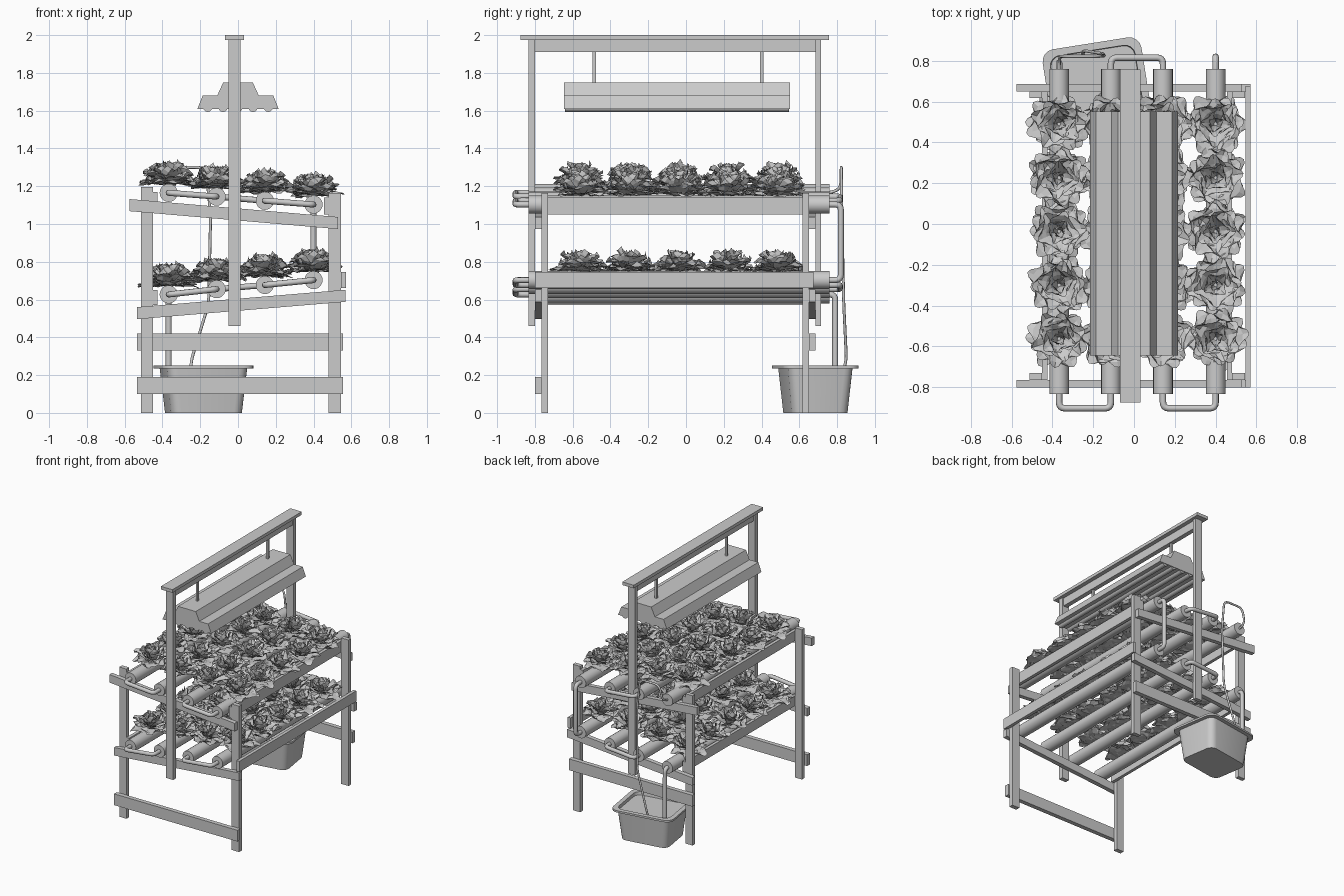
import bpy, bmesh, math, random
from mathutils import Vector, Matrix

random.seed(4)
cube = bpy.data.objects.get("Cube")
if cube:
    bpy.data.objects.remove(cube, do_unlink=True)

grey = bpy.data.materials.new("plain_grey")
grey.use_nodes = True
grey.diffuse_color = (0.6, 0.6, 0.6, 1)
grey.node_tree.nodes["Principled BSDF"].inputs["Base Color"].default_value = (0.6, 0.6, 0.6, 1)


def add(name, data):
    if not data.materials:
        data.materials.append(grey)
    ob = bpy.data.objects.new(name, data)
    bpy.context.collection.objects.link(ob)
    return ob


def to_mesh(name, bm, smooth=False):
    me = bpy.data.meshes.new(name)
    bm.to_mesh(me)
    bm.free()
    if smooth:
        me.shade_smooth()
        me.set_sharp_from_angle(angle=math.radians(35))
    return me


def box(name, x, y, z):
    """Box from three (low, high) ranges."""
    bm = bmesh.new()
    bmesh.ops.create_cube(bm, size=1)
    for v in bm.verts:
        v.co = [r[0] + (c + 0.5) * (r[1] - r[0]) for c, r in zip(v.co, (x, y, z))]
    return add(name, to_mesh(name, bm))


def slab(name, profile, y0, y1):
    """Profile in x and z, extruded along y."""
    bm = bmesh.new()
    face = bm.faces.new([bm.verts.new((x, y0, z)) for x, z in profile])
    out = bmesh.ops.extrude_face_region(bm, geom=[face])
    bmesh.ops.translate(bm, vec=(0, y1 - y0, 0),
                        verts=[g for g in out["geom"] if isinstance(g, bmesh.types.BMVert)])
    bmesh.ops.recalc_face_normals(bm, faces=bm.faces)
    return add(name, to_mesh(name, bm))


def rod(name, x, z, y0, y1, radius, sides=20):
    bm = bmesh.new()
    bmesh.ops.create_cone(bm, cap_ends=True, segments=sides, radius1=radius, radius2=radius,
                          depth=y1 - y0,
                          matrix=Matrix.Translation((x, (y0 + y1) / 2, z))
                          @ Matrix.Rotation(math.pi / 2, 4, "X"))
    return add(name, to_mesh(name, bm, True))


def tube(name, points, radius, bend=0.03):
    """Round tube along a path with rounded corners."""
    pts = [Vector(p) for p in points]
    path = [pts[0]]
    for a, b, c in zip(pts, pts[1:], pts[2:]):
        p, q = b + (a - b).normalized() * bend, b + (c - b).normalized() * bend
        for i in range(5):
            t = i / 4
            path.append(p * (1 - t) ** 2 + b * 2 * t * (1 - t) + q * t * t)
    path.append(pts[-1])
    cu = bpy.data.curves.new(name, "CURVE")
    cu.dimensions = "3D"
    cu.bevel_depth = radius
    cu.bevel_resolution = 2
    cu.use_fill_caps = True
    sp = cu.splines.new("POLY")
    sp.points.add(len(path) - 1)
    for s, p in zip(sp.points, path):
        s.co = (*p, 1)
    return add(name, cu)


# Legs
for side, x in (("right", (-0.513, -0.45)), ("left", (0.48, 0.545))):
    for end, y in (("front", (-0.765, -0.73)), ("back", (0.617, 0.65))):
        box(f"{end}_{side}_leg", x, y, (0, 1.195 if side == "right" else 1.165))

# Sloping rails and straight crossbars at both ends
for end, y, bar in (("front", (-0.8, -0.765), (0.1, 0.19)), ("back", (0.65, 0.685), (0.33, 0.42))):
    for level, xa, za, xb, zb in (("upper", -0.575, 1.1, 0.53, 1.005), ("lower", -0.535, 0.528, 0.57, 0.62)):
        h = 0.032
        slab(f"{end}_{level}_rail", [(xa, za - h), (xb, zb - h), (xb, zb + h), (xa, za + h)], *y)
    box(f"{end}_crossbar", (-0.535, 0.555), y, bar)

# Long side rails
box("upper_left_side_rail", (0.455, 0.48), (-0.765, 0.65), (1.05, 1.14))
box("lower_left_side_rail", (0.546, 0.572), (-0.8, 0.675), (0.66, 0.745))
box("upper_right_side_rail", (-0.45, -0.425), (-0.765, 0.65), (1.09, 1.17))
box("lower_right_side_rail", (-0.45, -0.425), (-0.765, 0.65), (0.57, 0.65))

# Lamp stand
for end, y in (("front", (-0.835, -0.8)), ("back", (0.685, 0.715))):
    box(f"{end}_post", (-0.05, 0.012), y, (0.46, 1.975))
box("top_beam", (-0.068, 0.033), (-0.875, 0.757), (1.975, 2))
box("under_beam", (-0.036, 0), (-0.8, 0.685), (1.91, 1.975))

# Lamp hood, hangers and light tubes
half = [(0.215, 1.61), (0.187, 1.68), (0.11, 1.68), (0.078, 1.75)]
slab("lamp_hood", half + [(-x, z) for x, z in reversed(half)], -0.645, 0.55)
for y in (-0.485, 0.4):
    box("lamp_hanger", (-0.027, -0.01), (y - 0.009, y + 0.009), (1.745, 1.915))
for i in range(5):
    rod("light_tube", -0.16 + 0.08 * i, 1.617, -0.64, 0.545, 0.024, 12)

# Growing pipes
pipe_x = (-0.367, -0.113, 0.142, 0.4)
levels = {"upper": (1.165, 1.145, 1.123, 1.103), "lower": (0.627, 0.655, 0.677, 0.703)}
for level, heights in levels.items():
    ends = list(zip(pipe_x, heights))
    for x, z in ends:
        rod(f"{level}_pipe", x, z, -0.833, 0.76, 0.048)
    # U-shaped connectors
    for i, start, out in ((0, -0.82, -0.903), (2, -0.82, -0.903), (1, 0.75, 0.815)):
        (xa, za), (xb, zb) = ends[i], ends[i + 1]
        tube(f"{level}_connector", [(xa, start, za), (xa, out, za), (xb, out, zb), (xb, start, zb)], 0.016)

# Down pipes and feed hose
tube("drop_tube", [(0.4, 0.75, 1.103), (0.4, 0.82, 1.103), (0.4, 0.82, 0.703), (0.4, 0.75, 0.703)], 0.016)
tube("drain_tube", [(-0.367, 0.75, 0.627), (-0.367, 0.79, 0.627), (-0.367, 0.79, 0.2)], 0.016)
tube("feed_hose", [(-0.367, 0.75, 1.165), (-0.367, 0.82, 1.18), (-0.34, 0.822, 1.3), (-0.17, 0.822, 1.3),
                   (-0.145, 0.825, 1.05), (-0.155, 0.835, 0.58), (-0.25, 0.85, 0.27), (-0.25, 0.82, 0.2)],
     0.008, 0.045)


# Tank: rounded rectangular loops bridged from the floor, over the rim, to the lid
def rounded_loop(bm, w, d, r, z):
    verts = []
    for k, (sx, sy) in enumerate(((1, 1), (-1, 1), (-1, -1), (1, -1))):
        for i in range(5):
            a = math.pi / 2 * (k + i / 4)
            verts.append(bm.verts.new((sx * (w / 2 - r) + r * math.cos(a),
                                       sy * (d / 2 - r) + r * math.sin(a), z)))
    return verts


bm = bmesh.new()
loops = [rounded_loop(bm, *s) for s in (
    (0.38, 0.3, 0.05, 0), (0.43, 0.345, 0.05, 0.235), (0.49, 0.405, 0.06, 0.235),
    (0.49, 0.405, 0.06, 0.25), (0.42, 0.335, 0.05, 0.25), (0.415, 0.33, 0.05, 0.225))]
for a, b in zip(loops, loops[1:]):
    for i in range(len(a)):
        j = (i + 1) % len(a)
        bm.faces.new((a[i], a[j], b[j], b[i]))
bm.faces.new(reversed(loops[0]))
bm.faces.new(loops[-1])
tank = add("water_tank", to_mesh("water_tank", bm, True))
tank.location = (-0.183, 0.685, 0)
tank.rotation_euler.z = math.radians(9)


# Leafy plants: rings of cupped, ruffled leaves
def leaf(bm, heading, length, width, tilt, curl, cup):
    n = 5
    spin = Matrix.Rotation(heading, 3, "Z")
    r, z, rows = 0.008, 0.0, []
    for i in range(n + 1):
        u = i / n
        half_w = width * (0.12 + 0.88 * math.sin(math.pi * 0.86 * u ** 0.9))
        row = []
        for j in range(5):
            v = j / 2 - 1
            ruffle = random.uniform(-0.012, 0.012) * (abs(v) + u) * 0.6
            row.append(bm.verts.new(spin @ Vector((
                r - 0.25 * length * v * v * u, half_w * v, z + cup * v * v * u + ruffle))))
        rows.append(row)
        angle = tilt + curl * u
        r += length / n * math.cos(angle)
        z += length / n * math.sin(angle)
    for a, b in zip(rows, rows[1:]):
        for j in range(4):
            bm.faces.new((a[j], b[j], b[j + 1], a[j + 1]))


rings = ((6, 0.15, 0.075, 0.1, -0.1, 0.01), (6, 0.14, 0.07, 0.5, -0.6, 0.02),
         (5, 0.125, 0.06, 0.85, -0.6, 0.02), (4, 0.115, 0.045, 1.15, -0.5, 0.015),
         (3, 0.1, 0.03, 1.4, -0.3, 0.01))
plants = []
for k in range(4):
    bm = bmesh.new()
    for ring, (count, length, width, tilt, curl, cup) in enumerate(rings):
        for i in range(count):
            leaf(bm, math.tau * (i + 0.4 * ring) / count + random.uniform(-0.2, 0.2),
                 length * random.uniform(0.88, 1.08), width, tilt + random.uniform(-0.12, 0.12), curl, cup)
    plants.append(to_mesh("leafy_plant", bm))

for level, heights in levels.items():
    for i, (x, z) in enumerate(zip(pipe_x, heights)):
        for j in range(5):
            plant = add(f"{level}_plant", plants[(i + j) % 4])
            plant.location = (x, 0.49 - 0.263 * j, z + 0.05)
            plant.rotation_euler.z = random.uniform(0, math.tau)
